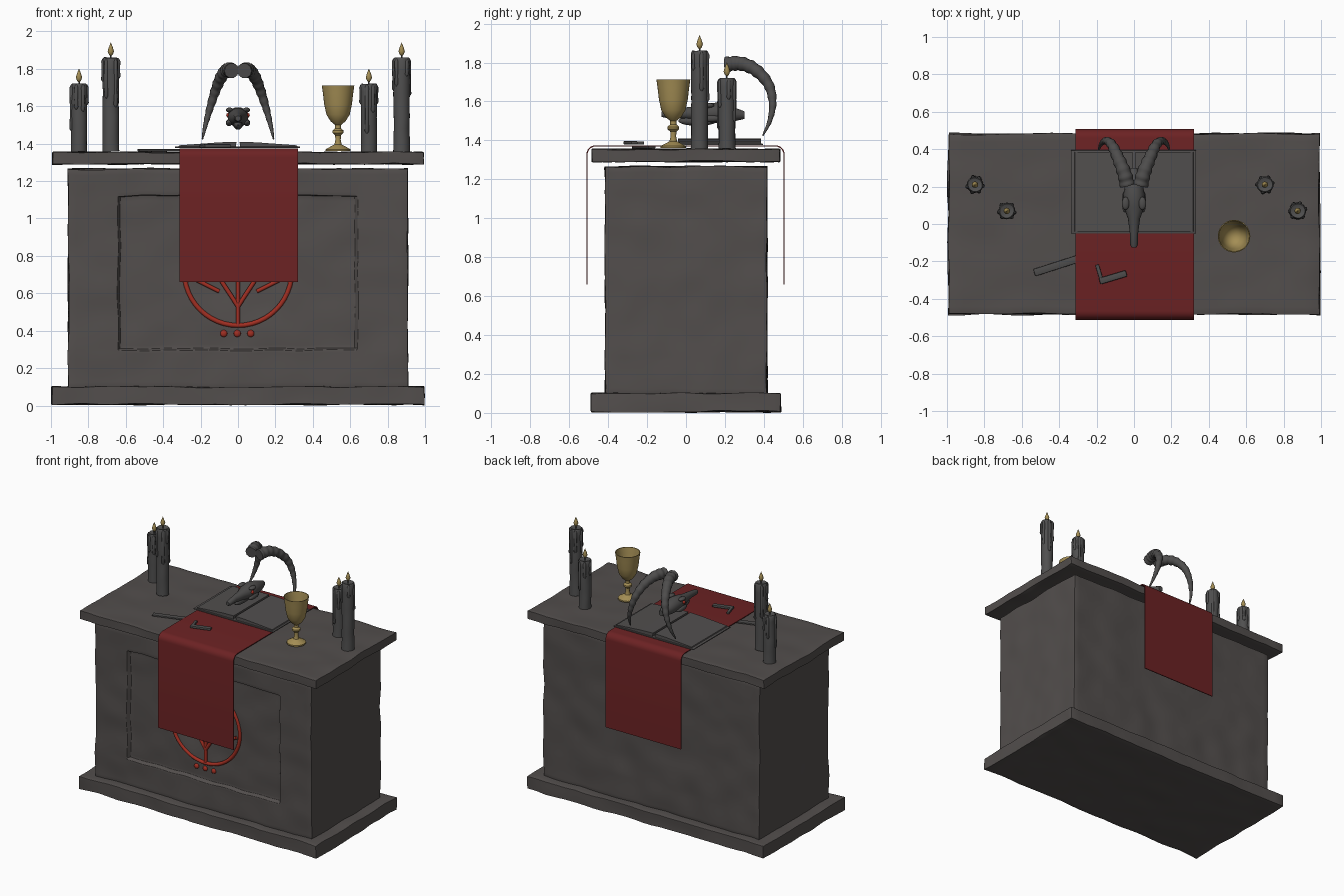
import bpy, bmesh, math, random
from mathutils import Vector, Matrix, noise

random.seed(4)
if "Cube" in bpy.data.objects:
    bpy.data.objects.remove(bpy.data.objects["Cube"], do_unlink=True)


def material(name, r, g, b):
    m = bpy.data.materials.new(name)
    m.use_nodes = True
    m.diffuse_color = (r, g, b, 1)
    bsdf = m.node_tree.nodes["Principled BSDF"]
    bsdf.inputs["Base Color"].default_value = (r, g, b, 1)
    bsdf.inputs["Roughness"].default_value = 0.8
    return m


STONE = material("warm grey stone", .085, .076, .073)
WAX = material("dark grey wax", .08, .079, .079)
BONE = material("dark bone", .075, .073, .072)
PAPER = material("grey paper", .083, .078, .077)
CLOTH = material("deep red cloth", .15, .016, .017)
PAINT = material("bright red paint", .36, .028, .016)
GOLD = material("old gold", .37, .27, .09)


def finish(ob, mat, angle=40):
    """Bake modifiers or curve, assign the colour and smooth the soft edges."""
    ob.data.materials.append(mat)
    bpy.ops.object.select_all(action="DESELECT")
    ob.select_set(True)
    bpy.context.view_layer.objects.active = ob
    bpy.ops.object.convert(target="MESH")
    bpy.ops.object.shade_smooth_by_angle(angle=math.radians(angle))
    return ob


def link(name, data):
    ob = bpy.data.objects.new(name, data)
    bpy.context.collection.objects.link(ob)
    return ob


def from_bm(name, bm):
    bmesh.ops.recalc_face_normals(bm, faces=bm.faces)
    me = bpy.data.meshes.new(name)
    bm.to_mesh(me)
    bm.free()
    return link(name, me)


def bevel(ob, width, segments=2):
    mod = ob.modifiers.new("Bevel", "BEVEL")
    mod.width, mod.segments = width, segments
    mod.limit_method, mod.angle_limit = "ANGLE", math.radians(60)


def box(name, centre, size, mat, turn=0, soft=.004):
    bm = bmesh.new()
    bmesh.ops.create_cube(bm, size=1)
    m = Matrix.Translation(centre) @ Matrix.Rotation(turn, 4, "Z") @ Matrix.Diagonal((*size, 1))
    bm.transform(m)
    ob = from_bm(name, bm)
    bevel(ob, soft)
    return finish(ob, mat)


def stone_block(name, hx, hy, z0, z1, cuts, rough, shape=None):
    """Block with weathered faces; shape may carve its vertices."""
    bm = bmesh.new()
    bmesh.ops.create_cube(bm, size=2)
    bmesh.ops.subdivide_edges(bm, edges=bm.edges[:], cuts=cuts, use_grid_fill=True)
    bm.transform(Matrix.Translation((0, 0, (z0 + z1) / 2)) @ Matrix.Diagonal((hx, hy, (z1 - z0) / 2, 1)))
    if shape:
        shape(bm)
    for v in bm.verts:
        v.co += noise.noise_vector(v.co * 6) * rough
    ob = from_bm(name, bm)
    bevel(ob, .01)
    return finish(ob, STONE)


def lathe(name, profile, centre, mat, steps=24, rough=0):
    bm = bmesh.new()
    vs = [bm.verts.new((r, 0, z)) for r, z in profile]
    es = [bm.edges.new(p) for p in zip(vs, vs[1:])]
    bmesh.ops.spin(bm, geom=vs + es, axis=(0, 0, 1), cent=(0, 0, 0),
                   angle=math.tau, steps=steps)
    bmesh.ops.remove_doubles(bm, verts=bm.verts, dist=.0004)
    bm.transform(Matrix.Translation(centre))
    for v in bm.verts:
        v.co += noise.noise_vector(v.co * 14) * rough
    return finish(from_bm(name, bm), mat)


def tube(name, points, radii, mat):
    cu = bpy.data.curves.new(name, "CURVE")
    cu.dimensions, cu.bevel_depth = "3D", 1
    cu.bevel_resolution, cu.use_fill_caps = 3, True
    sp = cu.splines.new("POLY")
    sp.points.add(len(points) - 1)
    for p, co, r in zip(sp.points, points, radii):
        p.co, p.radius = (*co, 1), r
    return finish(link(name, cu), mat)


def ball(name, centre, size, mat):
    bm = bmesh.new()
    bmesh.ops.create_uvsphere(bm, u_segments=16, v_segments=10, radius=1)
    bm.transform(Matrix.Translation(centre) @ Matrix.Diagonal((*size, 1)))
    return finish(from_bm(name, bm), mat)


def extrude_profile(name, points, axis, length, closed):
    """Sweep a profile straight along an axis vector."""
    bm = bmesh.new()
    vs = [bm.verts.new(p) for p in points]
    if closed:
        geom = [bm.faces.new(vs)]
        out = bmesh.ops.extrude_face_region(bm, geom=geom)
    else:
        geom = [bm.edges.new(p) for p in zip(vs, vs[1:])]
        out = bmesh.ops.extrude_edge_only(bm, edges=geom)
    moved = [g for g in out["geom"] if isinstance(g, bmesh.types.BMVert)]
    bmesh.ops.translate(bm, verts=moved, vec=Vector(axis) * length)
    return from_bm(name, bm)


# Altar: plinth, body with sunken front panel and shallow dish, top slab
def carve_panel(bm):
    for axis, outer, inner in ((0, -.65, -.63), (0, .645, .625), (2, .28, .305), (2, 1.145, 1.12)):
        for d in (outer, inner):
            co, no = Vector((0, 0, 0)), Vector((0, 0, 0))
            co[axis], no[axis] = d, 1
            bmesh.ops.bisect_plane(bm, geom=bm.verts[:] + bm.edges[:] + bm.faces[:],
                                   plane_co=co, plane_no=no, dist=.0005)
    for v in bm.verts:
        x, y, z = v.co
        if y < -.414 and -.631 < x < .626 and .304 < z < 1.121:
            d = math.hypot(x, z - .715) / .29
            v.co.y += .03 + .02 * max(0, 1 - d * d)


stone_block("plinth", .994, .485, .006, .1, 24, .009)
stone_block("altar_body", .907, .415, .095, 1.265, 40, .008, carve_panel)
stone_block("altar_top", .992, .482, 1.292, 1.354, 24, .008)

# Painted emblem: ring, branching tree and three dots
WALL = -.388
bm = bmesh.new()
bmesh.ops.create_circle(bm, segments=48, radius=.287)
bm.transform(Matrix.Translation((0, WALL, .715)) @ Matrix.Rotation(math.pi / 2, 4, "X"))
ring = [v.co.copy() for v in bm.verts]
bm.free()
tube("emblem_ring", ring + ring[:2], [.013] * 50, PAINT)
tube("emblem_trunk", [(0, WALL, .43), (0, WALL, 1)], [.012] * 2, PAINT)
for side, label in ((1, "left"), (-1, "right")):
    tube("emblem_branch_" + label, [(0, WALL, .53), (side * .085, WALL, .66), (side * .2, WALL, .91)],
         [.012] * 3, PAINT)
    tube("emblem_twig_" + label, [(side * .1, WALL, .61), (side * .26, WALL, .69)], [.011] * 2, PAINT)
for i in (-1, 0, 1):
    ball("emblem_dot", (i * .072 - .004, WALL, .385), (.019, .012, .019), PAINT)

# Cloth draped over the top from front to back
path = [(-.509, .66)]
for cy, start in ((-.464, 180), (.459, 90)):
    for k in range(7):
        a = math.radians(start - 15 * k)
        path.append((cy + .045 * math.cos(a), 1.327 + .045 * math.sin(a)))
path.append((.504, .66))
cloth = extrude_profile("cloth_runner", [(-.312, y, z) for y, z in path], (1, 0, 0), .632, False)
solid = cloth.modifiers.new("Solidify", "SOLIDIFY")
solid.thickness, solid.offset = .006, 0
finish(cloth, CLOTH, 30)

# Open book
box("book_cover", (-.003, .172, 1.38), (.67, .445, .008), PAPER, soft=.002)
for side, label in ((1, "left"), (-1, "right")):
    outline = [(.012, 1.384), (.008, 1.41), (.1, 1.407), (.315, 1.391), (.318, 1.384)]
    pages = extrude_profile("book_pages_" + label, [(side * x, -.04, z) for x, z in outline],
                            (0, 1, 0), .425, True)
    finish(pages, PAPER, 20)

# Candles with wax runs, wicks and flames
for x, y, top in ((-.85, .21, 1.72), (-.68, .07, 1.86), (.70, .21, 1.72), (.875, .07, 1.86)):
    low = 1.357
    body = [(0, low), (.044, low)] + [(.043, low + (top - low) * k / 8) for k in range(1, 8)]
    body += [(.044, top - .01), (.038, top), (.028, top - .004), (0, top - .008)]
    lathe("candle", body, (x, y, 0), WAX, 20, .004)
    for k in range(6):
        a = k * math.tau / 6 + random.uniform(-.3, .3)
        px, py = x + .041 * math.cos(a), y + .041 * math.sin(a)
        drop = random.uniform(.08, .28)
        heights = (top - .004, top - .02, top - drop * .7, top - drop, top - drop - .012)
        tube("wax_run", [(px, py, z) for z in heights], (.004, .011, .009, .012, .004), WAX)
    tube("wick", [(x, y, top - .01), (x, y, top + .015)], [.004] * 2, WAX)
    flame = [(0, 0), (.011, .012), (.017, .028), (.011, .048), (.004, .066), (0, .076)]
    lathe("flame", flame, (x, y, top + .006), GOLD, 12)

# Goblet
cup = [(0, 0), (.066, 0), (.066, .01), (.045, .022), (.02, .035), (.014, .06), (.016, .085),
       (.03, .098), (.03, .11), (.016, .122), (.016, .14), (.04, .16), (.062, .195), (.074, .25),
       (.081, .31), (.087, .352), (.082, .352), (.075, .31), (.068, .25), (.055, .2), (.03, .172), (0, .165)]
lathe("goblet", cup, (.535, -.065, 1.36), GOLD, 32)

# Horned skull: lofted head, cheeks, brows, eyes
rings = [(-.125, 1.535, .014, .014), (-.11, 1.535, .02, .019), (-.05, 1.54, .022, .025),
         (.03, 1.54, .033, .034), (.09, 1.54, .055, .048), (.16, 1.542, .056, .054),
         (.23, 1.535, .045, .042), (.3, 1.53, .018, .02)]
bm = bmesh.new()
loops = []
for y, z, rx, rz in rings:
    loops.append([bm.verts.new((rx * math.cos(k * math.tau / 14), y, z + rz * math.sin(k * math.tau / 14)))
                  for k in range(14)])
for a, b in zip(loops, loops[1:]):
    for k in range(14):
        bm.faces.new((a[k], a[k - 1], b[k - 1], b[k]))
bm.faces.new(loops[0])
bm.faces.new(loops[-1])
finish(from_bm("skull", bm), BONE, 50)
ball("skull_jaw", (0, .06, 1.5), (.025, .1, .025), BONE)


def smooth_path(pts, per):
    """Catmull-Rom interpolation through the points."""
    p = [Vector(q) for q in pts]
    p = [2 * p[0] - p[1]] + p + [2 * p[-1] - p[-2]]
    out = []
    for a, b, c, d in zip(p, p[1:], p[2:], p[3:]):
        for k in range(per):
            t = k / per
            out.append(.5 * (2 * b + (c - a) * t + (2 * a - 5 * b + 4 * c - d) * t ** 2
                             + (3 * b - a - 3 * c + d) * t ** 3))
    return out + [p[-2]]


for side, label in ((1, "left"), (-1, "right")):
    ball("cheek_" + label, (side * .048, .12, 1.512), (.017, .06, .018), BONE)
    ball("brow_" + label, (side * .045, .11, 1.58), (.02, .035, .013), BONE)
    ball("eye_" + label, (side * .05, .1, 1.552), (.013, .014, .013), PAINT)
    # Ridged horn sweeping back, out and down
    spine = [(.034, .205, 1.79), (.055, .28, 1.795), (.088, .36, 1.76), (.12, .425, 1.685),
             (.15, .445, 1.59), (.174, .43, 1.5), (.19, .395, 1.425)]
    line = smooth_path([(side * x, y, z) for x, y, z in spine], 10)
    last = len(line) - 1
    sizes = [(.036 * (1 - (i / last) ** 1.4) + .004) * (1 + .07 * math.sin(i * math.tau / 5))
             for i in range(last + 1)]
    tube("horn_" + label, line, sizes, BONE)

# Blade beside the cloth, hilt and guard lying on it
box("blade", (-.4, -.218, 1.365), (.28, .04, .012), BONE, .31)
box("hilt", (-.112, -.285, 1.388), (.15, .035, .018), BONE, .29, .006)
box("hilt_guard", (-.183, -.268, 1.387), (.02, .105, .016), BONE, .29)
